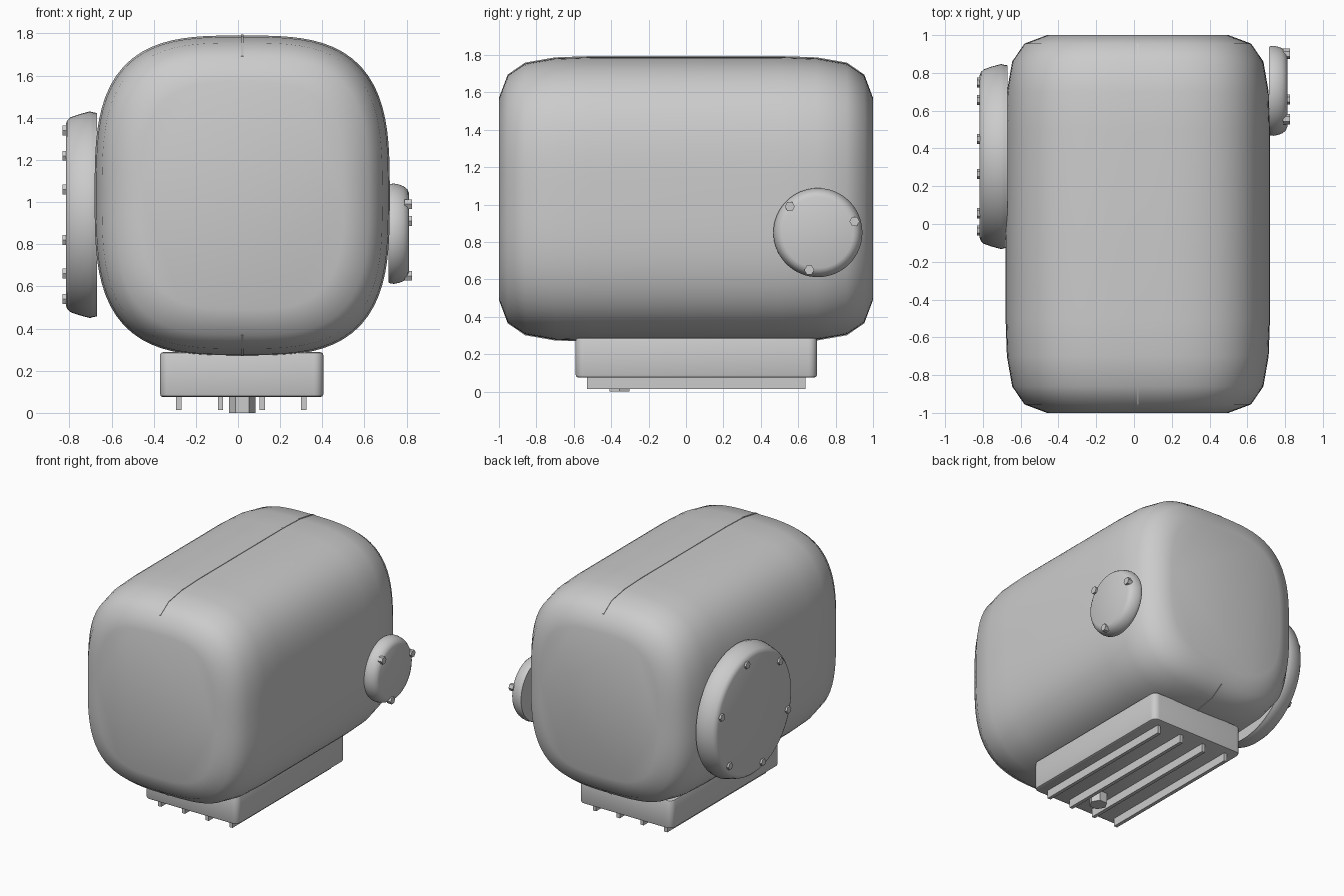
import bpy, bmesh, math
from mathutils import Matrix, Vector

if "Cube" in bpy.data.objects:
    bpy.data.objects.remove(bpy.data.objects["Cube"])

CX, CZ, HW, HH = 0.02, 1.03, 0.70, 0.76
# (y, inset) stations of the rounded housing
STATIONS = [(1.0, 0.22), (0.955, 0.10), (0.86, 0.035), (0.70, 0.007), (0.5, 0.0)]


def finish(name, bm, angle=35):
    bmesh.ops.recalc_face_normals(bm, faces=bm.faces)
    me = bpy.data.meshes.new(name)
    bm.to_mesh(me)
    bm.free()
    ob = bpy.data.objects.new(name, me)
    bpy.context.collection.objects.link(ob)
    bpy.ops.object.select_all(action='DESELECT')
    ob.select_set(True)
    bpy.context.view_layer.objects.active = ob
    bpy.ops.object.shade_smooth_by_angle(angle=math.radians(angle))
    return ob


def loft(name, rings, angle=35):
    bm = bmesh.new()
    vs = [[bm.verts.new(p) for p in r] for r in rings]
    n = len(vs[0])
    for a, b in zip(vs, vs[1:]):
        for i in range(n):
            bm.faces.new((a[i], a[(i + 1) % n], b[(i + 1) % n], b[i]))
    bm.faces.new(vs[0])
    bm.faces.new(vs[-1])
    return finish(name, bm, angle)


def section(y, inset, n=96, e=3.2):
    pts = []
    for i in range(n):
        t = 2 * math.pi * i / n
        c, s = math.cos(t), math.sin(t)
        k = (abs(c) ** e + abs(s) ** e) ** (-1 / e)
        pts.append((CX + (HW - inset) * k * c, y, CZ + (HH - inset) * k * s))
    return pts


def box(name, lo, hi, corner=0, edge=0):
    bm = bmesh.new()
    lo, hi = Vector(lo), Vector(hi)
    bmesh.ops.create_cube(bm, size=1, matrix=Matrix.Translation((lo + hi) / 2)
                          @ Matrix.Diagonal((*(hi - lo), 1)))
    if corner:
        up = [e for e in bm.edges if abs(e.verts[0].co.z - e.verts[1].co.z) > 1e-4]
        bmesh.ops.bevel(bm, geom=up, offset=corner, segments=5, profile=0.5, affect='EDGES')
    if edge:
        rim = [e for e in bm.edges if all(abs(v.co.z - e.verts[0].co.z) < 1e-4 for v in e.verts)]
        bmesh.ops.bevel(bm, geom=rim, offset=edge, segments=2, profile=0.5, affect='EDGES')
    return finish(name, bm)


def disc(name, y, z, profile, n=64):
    # profile of (x, radius) revolved about an x-parallel axis
    return loft(name, [[(x, y + r * math.cos(2 * math.pi * i / n),
                         z + r * math.sin(2 * math.pi * i / n)) for i in range(n)]
                       for x, r in profile], 50)


def bolts(name, x0, x1, y, z, radius, angles):
    for j, a in enumerate(angles):
        a = math.radians(a)
        by, bz = y + radius * math.cos(a), z + radius * math.sin(a)
        disc(f"{name}_{j + 1}", by, bz, [(x0, 0.027), (x1, 0.027)], 6)


# Housing
half = STATIONS + [(0.0, 0.0)]
stations = half + [(-y, i) for y, i in reversed(STATIONS)]
loft("housing", [section(y, i) for y, i in stations], 60)

# Raised casting seam along top and bottom
for label, sgn in (("top", 1), ("bottom", -1)):
    rings = []
    for y, i in stations[1:-1]:
        z = CZ + sgn * (HH - i + 0.004)
        rings.append([(CX + dx, y, zz) for dx, zz in
                      ((-0.005, z), (0.005, z), (0.005, z - sgn * 0.02), (-0.005, z - sgn * 0.02))])
    loft(label + "_seam", rings)

# Sump with cooling fins and drain plug
box("sump", (-0.37, -0.59, 0.075), (0.405, 0.70, 0.288), 0.045, 0.014)
for k, x in enumerate((-0.28, -0.083, 0.115, 0.312)):
    box(f"sump_fin_{k + 1}", (x - 0.013, -0.53, 0.014), (x + 0.013, 0.64, 0.09))
loft("drain_plug", [[(CX + 0.0625 * math.cos(math.pi * i / 3),
                      -0.355 + 0.0625 * math.sin(math.pi * i / 3), z) for i in range(6)]
                    for z in (0.0, 0.09)])

# Large left cover
disc("left_cover", 0.357, 0.94,
     [(-0.67, 0.483), (-0.685, 0.485), (-0.703, 0.49), (-0.755, 0.476), (-0.795, 0.462),
      (-0.81, 0.448), (-0.817, 0.43)])
bolts("left_bolt", -0.80, -0.832, 0.357, 0.94, 0.41, [17 + 60 * k for k in range(6)])

# Small right cover
disc("right_cover", 0.705, 0.85,
     [(0.715, 0.232), (0.722, 0.236), (0.74, 0.238), (0.765, 0.233), (0.785, 0.225),
      (0.803, 0.211), (0.812, 0.19)])
bolts("right_bolt", 0.79, 0.826, 0.705, 0.85, 0.205, [17, 137, 257])
